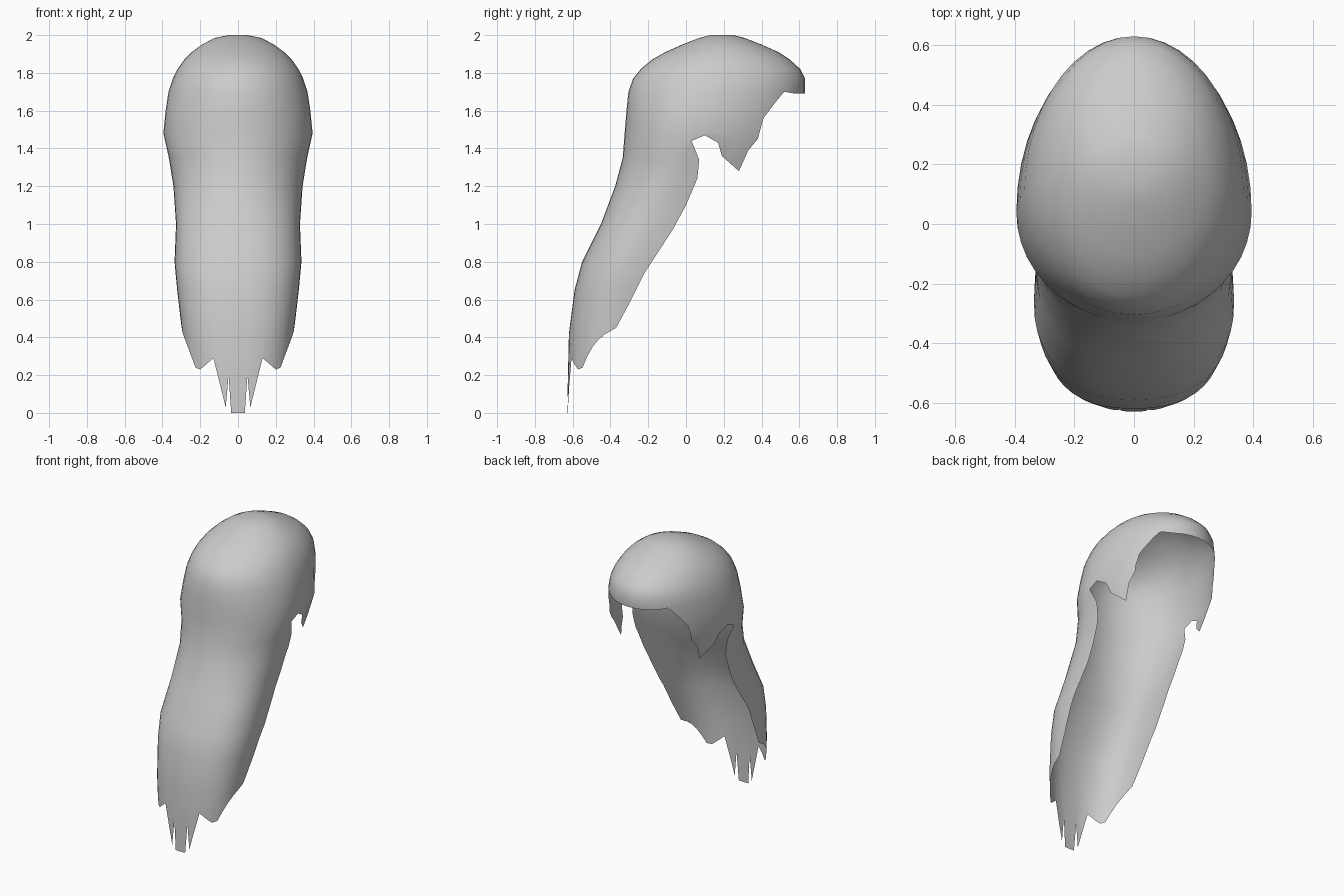
import bpy
import bmesh
from math import cos, sin, pi, copysign

cube = bpy.data.objects.get("Cube")
if cube:
    bpy.data.objects.remove(cube)

hair_grey = bpy.data.materials.new("hair_grey")
hair_grey.use_nodes = True
colour = (0.6, 0.6, 0.6, 1)
hair_grey.diffuse_color = colour
hair_grey.node_tree.nodes["Principled BSDF"].inputs["Base Color"].default_value = colour

COLUMNS = 44
# Horizontal sections: height, back y, widest y, front y, half width
SECTIONS = [
    (2.0, 0.13, 0.2, 0.25, 0.05),
    (1.985, 0.07, 0.19, 0.31, 0.125),
    (1.95, -0.02, 0.18, 0.40, 0.19),
    (1.91, -0.11, 0.17, 0.49, 0.245),
    (1.87, -0.18, 0.15, 0.55, 0.285),
    (1.82, -0.24, 0.13, 0.605, 0.32),
    (1.77, -0.28, 0.12, 0.63, 0.345),
    (1.7, -0.305, 0.1, 0.63, 0.368),
    (1.6, -0.315, 0.07, 0.62, 0.383),
    (1.48, -0.325, 0.04, 0.61, 0.395),
    (1.35, -0.335, 0.01, 0.58, 0.366),
    (1.2, -0.375, -0.05, 0.5, 0.342),
    (1.0, -0.45, -0.15, 0.4, 0.328),
    (0.8, -0.55, -0.26, 0.25, 0.336),
    (0.65, -0.59, -0.31, 0.15, 0.322),
    (0.42, -0.62, -0.37, 0.05, 0.295),
    (0.2, -0.625, -0.39, 0, 0.275),
    (-0.1, -0.632, -0.4, 0, 0.25),
]

# Face opening, ear notch and front edge of the long lengths, as (y, z)
SIDE_OUTLINE = [
    (-1, 2.3), (1, 2.3), (1, 1.69), (0.58, 1.69), (0.52, 1.7), (0.47, 1.64),
    (0.41, 1.56), (0.38, 1.45), (0.33, 1.39), (0.28, 1.28), (0.19, 1.36),
    (0.17, 1.43), (0.1, 1.47), (0.03, 1.44), (0.07, 1.34), (0.06, 1.24),
    (0, 1.1), (-0.07, 0.97), (-0.22, 0.74), (-0.3, 0.58), (-0.37, 0.45),
    (-0.44, 0.41), (-0.46, -0.5), (-1, -0.5),
]
# Ragged locks at the lower end, as (x, z), one half
LOCKS = [(0.6, 2.2), (0.6, 0.47), (0.3, 0.43), (0.285, 0.4), (0.225, 0.24), (0.2, 0.23),
         (0.13, 0.29), (0.065, 0.03), (0.05, 0.2), (0.036, 0)]


def make_object(name, rings, index):
    """Bridge a list of vertex rings into a capped solid."""
    bm = bmesh.new()
    loops = [[bm.verts.new(p) for p in ring] for ring in rings]
    count = len(loops[0])
    for a, b in zip(loops, loops[1:]):
        for i in range(count):
            j = (i + 1) % count
            bm.faces.new((a[i], a[j], b[j], b[i]))
    bm.faces.new(loops[0])
    bm.faces.new(loops[-1])
    bmesh.ops.recalc_face_normals(bm, faces=bm.faces)
    for face in bm.faces:
        face.material_index = index
    mesh = bpy.data.meshes.new(name)
    bm.to_mesh(mesh)
    bm.free()
    # Two slots of one colour, so trimmed walls can be told apart
    mesh.materials.append(hair_grey)
    mesh.materials.append(hair_grey)
    obj = bpy.data.objects.new(name, mesh)
    bpy.context.collection.objects.link(obj)
    return obj


def section(z, back, middle, front, width):
    """Rounded section: boxier at the back of the long lengths."""
    power = 0.84 if z < 1.1 else 1
    ring = []
    for i in range(COLUMNS):
        a = 2 * pi * i / COLUMNS
        s, c = sin(a), cos(a)
        if s < 0:
            c = copysign(abs(c) ** power, c)
            y = middle - (middle - back) * abs(s) ** power
        else:
            y = middle + (front - middle) * s
        ring.append((width * c, y, z))
    return ring


hair = make_object("hair", [section(*row) for row in SECTIONS], 0)

side_cutter = make_object(
    "side_cutter", [[(x, y, z) for y, z in SIDE_OUTLINE] for x in (-1, 1)], 1)
lock_outline = LOCKS + [(-x, z) for x, z in reversed(LOCKS)]
lock_cutter = make_object(
    "lock_cutter", [[(x, y, z) for x, z in lock_outline] for y in (-1.2, 1.2)], 1)

# Trim the solid to both outlines
for cutter in (side_cutter, lock_cutter):
    cutter.hide_render = True
    mod = hair.modifiers.new(cutter.name, "BOOLEAN")
    mod.operation = "INTERSECT"
    mod.solver = "EXACT"
    mod.object = cutter
graph = bpy.context.evaluated_depsgraph_get()
trimmed = bpy.data.meshes.new_from_object(hair.evaluated_get(graph))
hair.modifiers.clear()
hair.data = trimmed
for cutter in (side_cutter, lock_cutter):
    bpy.data.objects.remove(cutter)

# Remove the cut walls, leaving an open sheet of hair
bm = bmesh.new()
bm.from_mesh(trimmed)
walls = [f for f in bm.faces if f.material_index == 1]
bmesh.ops.delete(bm, geom=walls, context="FACES")
for face in bm.faces:
    face.material_index = 0
    face.smooth = True
bm.to_mesh(trimmed)
bm.free()
trimmed.materials.clear()
trimmed.materials.append(hair_grey)
